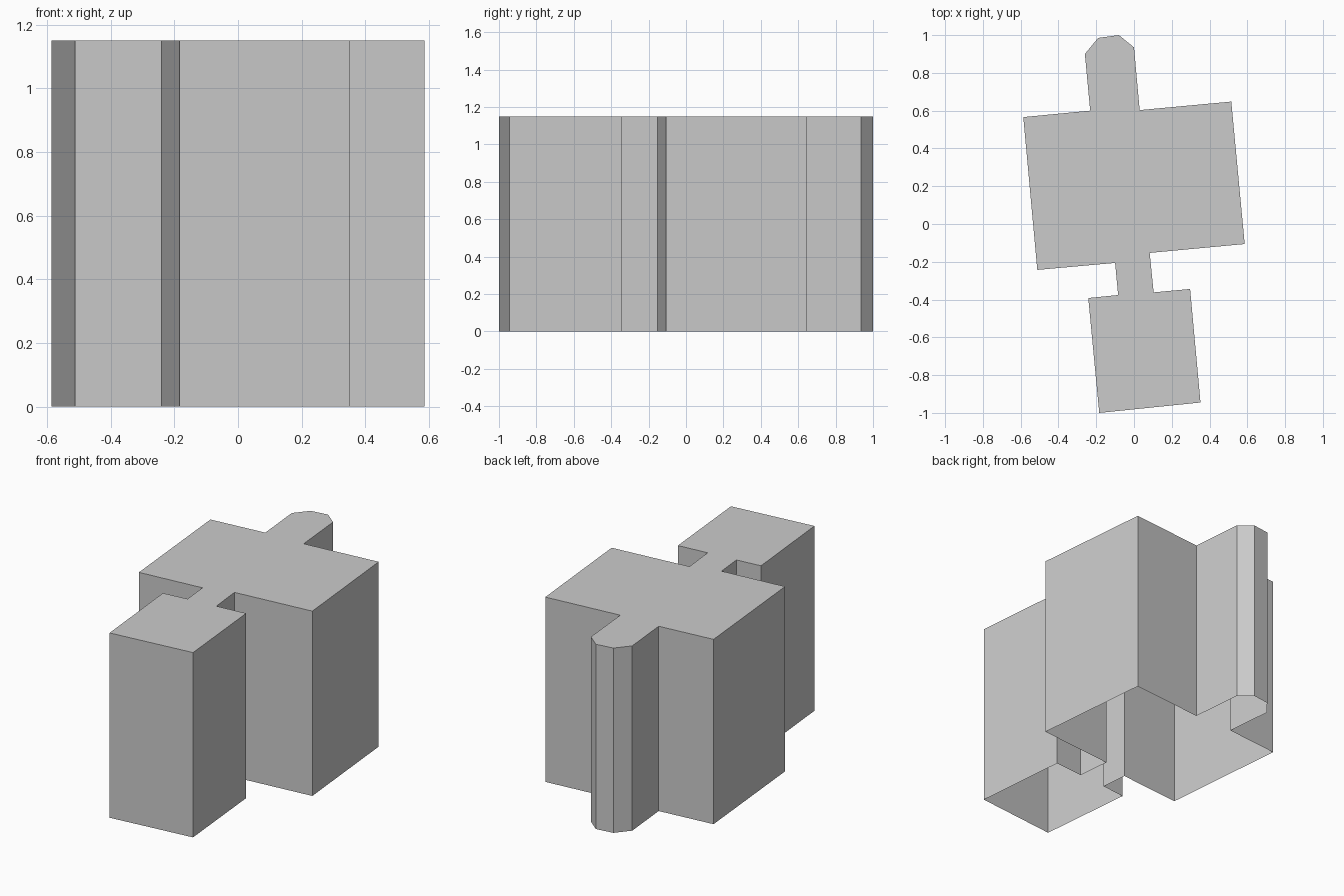
import bpy
import bmesh
from mathutils import Vector

cube = bpy.data.objects.get("Cube")
if cube:
    bpy.data.objects.remove(cube, do_unlink=True)

HEIGHT = 1.15

# One flat grey for the whole building
grey = bpy.data.materials.new("light_grey")
grey.use_nodes = True
colour = (0.6, 0.6, 0.6, 1.0)
grey.diffuse_color = colour
grey.node_tree.nodes["Principled BSDF"].inputs["Base Color"].default_value = colour

# Footprint, counter-clockwise from the front left corner
front_block_right = [(-0.184, -1.0), (0.352, -0.945), (0.297, -0.344)]
neck_right = [(0.104, -0.362), (0.083, -0.153)]
main_block_right = [(0.586, -0.106), (0.515, 0.648)]
rear_bay = [(0.03, 0.603), (0.0, 0.935), (-0.08, 1.0),
            (-0.19, 0.985), (-0.26, 0.90), (-0.232, 0.6)]
main_block_left = [(-0.586, 0.566), (-0.512, -0.243)]
neck_left = [(-0.1, -0.206), (-0.084, -0.376)]
front_block_left = [(-0.242, -0.392)]
footprint = (front_block_right + neck_right + main_block_right + rear_bay
             + main_block_left + neck_left + front_block_left)

# Walls and flat roof, open underneath
bm = bmesh.new()
base = [bm.verts.new((x, y, 0)) for x, y in footprint]
top = [bm.verts.new(v.co + Vector((0, 0, HEIGHT))) for v in base]
for i in range(len(base)):
    j = (i + 1) % len(base)
    bm.faces.new((base[i], base[j], top[j], top[i]))
bm.faces.new(top)

mesh = bpy.data.meshes.new("building_shell")
bm.to_mesh(mesh)
bm.free()
mesh.materials.append(grey)
building = bpy.data.objects.new("building_shell", mesh)
bpy.context.collection.objects.link(building)
